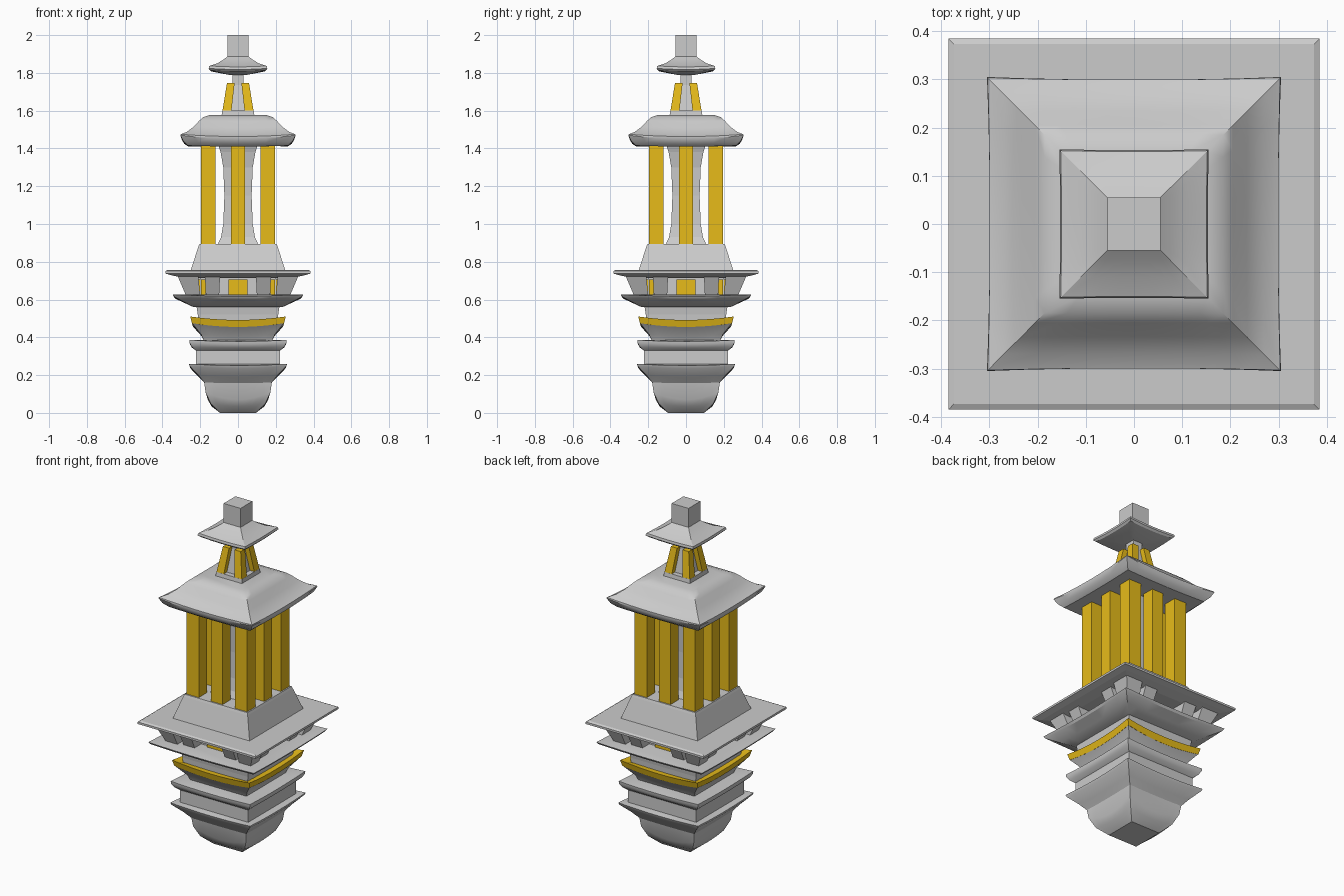
import bpy, bmesh
from math import pi
from mathutils import Matrix, Vector

if "Cube" in bpy.data.objects:
    bpy.data.objects.remove(bpy.data.objects["Cube"])

gold = bpy.data.materials.new("gold")
gold.diffuse_color = (0.8, 0.5, 0.01, 1)
gold.use_nodes = True
gold.node_tree.nodes["Principled BSDF"].inputs["Base Color"].default_value = gold.diffuse_color


def finish(name, bm, mat=None, smooth=False):
    bmesh.ops.recalc_face_normals(bm, faces=bm.faces)
    me = bpy.data.meshes.new(name)
    bm.to_mesh(me)
    bm.free()
    ob = bpy.data.objects.new(name, me)
    bpy.context.collection.objects.link(ob)
    if mat:
        me.materials.append(mat)
    if smooth:
        bpy.ops.object.select_all(action='DESELECT')
        ob.select_set(True)
        bpy.context.view_layer.objects.active = ob
        bpy.ops.object.shade_smooth_by_angle()
    return ob


def tier(name, rings, mat=None, n=8):
    """Stack square rings (z, half width, corner lift) into a closed solid."""
    bm = bmesh.new()
    if not any(r[2] for r in rings):
        n = 1
    loops = []
    for z, h, lift in rings:
        loop = []
        for side in range(4):
            rot = Matrix.Rotation(side * pi / 2, 3, 'Z')
            for i in range(n):
                t = -1 + 2 * i / n
                pinch = 0.3 * lift * (1 - t * t)
                loop.append(bm.verts.new(rot @ Vector((t * h, pinch - h, z + lift * t * t))))
        loops.append(loop)
    m = 4 * n
    for a, b in zip(loops, loops[1:]):
        for i in range(m):
            j = (i + 1) % m
            bm.faces.new((a[i], a[j], b[j], b[i]))
    bm.faces.new(loops[0][::-1])
    bm.faces.new(loops[-1])
    return finish(name, bm, mat, n > 1)


def prism(bm, low, high, z0, z1):
    """Add a six-sided block between two (x0, x1, y0, y1) rectangles."""
    vs = []
    for (x0, x1, y0, y1), z in ((low, z0), (high, z1)):
        vs.append([bm.verts.new((x, y, z)) for x, y in ((x0, y0), (x1, y0), (x1, y1), (x0, y1))])
    a, b = vs
    bm.faces.new(a[::-1])
    bm.faces.new(b)
    for i in range(4):
        j = (i + 1) % 4
        bm.faces.new((a[i], a[j], b[j], b[i]))
    return a + b


def four_sides(name, blocks, mat=None):
    """Repeat blocks made for the front face on all four faces."""
    bm = bmesh.new()
    for s in range(4):
        for blk in blocks:
            bmesh.ops.rotate(bm, verts=prism(bm, *blk), cent=(0, 0, 0),
                             matrix=Matrix.Rotation(s * pi / 2, 3, 'Z'))
    return finish(name, bm, mat)


# Lower stacked tiers
tier("base_foot", [(0, .095, 0), (.035, .145, .015), (.07, .172, .04), (.17, .18, 0)])
tier("lower_eave", [(.15, .17, 0), (.19, .21, .01), (.235, .255, .012),
                    (.25, .26, .01), (.258, .22, 0)])
tier("lower_block", [(.25, .222, 0), (.34, .222, 0)])
tier("second_eave", [(.33, .222, 0), (.345, .245, .005), (.362, .257, .01),
                     (.378, .258, .008), (.386, .2, 0)])
tier("bowl", [(.38, .18, 0), (.405, .195, .01), (.455, .243, .02), (.465, .2, 0)])
tier("gold_band", [(.455, .244, .02), (.492, .253, .018), (.488, .2, 0)], gold)
tier("upper_block", [(.47, .21, 0), (.52, .213, 0), (.58, .222, 0)])
tier("gallery_floor", [(.56, .235, 0), (.58, .28, .004), (.605, .335, .008),
                       (.618, .344, .008), (.626, .3, 0)])

# Gallery with slanted brackets and gold windows
tier("gallery_core", [(.62, .2, 0), (.73, .2, 0)])
brackets = []
for x in (-.135, .135):
    brackets.append(((x - .035, x + .035, -.26, -.19), (x - .04, x + .04, -.31, -.19), .62, .725))
brackets.append(((-.275, -.2, -.275, -.2), (-.32, -.21, -.32, -.21), .62, .725))
four_sides("gallery_brackets", brackets)
windows = [((x - w, x + w, -.215, -.19), (x - w, x + w, -.215, -.19), .62, .705)
           for x, w in ((0, .05), (-.185, .012), (.185, .012))]
four_sides("gallery_windows", windows, gold)
tier("gallery_roof", [(.715, .29, 0), (.728, .35, 0), (.738, .385, 0),
                      (.75, .385, 0), (.756, .373, 0)])
tier("plinth", [(.75, .252, 0), (.88, .21, 0), (.893, .205, 0)])

# Colonnade
tier("colonnade_core", [(.89, .108, 0), (.93, .09, 0), (1.0, .078, 0), (1.15, .072, 0),
                        (1.3, .078, 0), (1.38, .092, 0), (1.43, .108, 0)])
corner, middle = (-.197, -.118, -.197, -.118), (-.037, .037, -.197, -.125)
four_sides("columns", [(corner, corner, .885, 1.43), (middle, middle, .885, 1.43)], gold)

# Main curved roof
tier("main_roof", [(1.41, .265, .005), (1.425, .29, .015), (1.45, .305, .02),
                   (1.463, .303, .012), (1.478, .27, .01), (1.51, .235, .005),
                   (1.545, .205, .002), (1.565, .185, 0), (1.577, .15, 0)])

# Lantern
tier("lantern_base", [(1.565, .088, 0), (1.6, .083, 0)])
tier("lantern_core", [(1.59, .055, 0), (1.745, .028, 0)])
four_sides("lantern_posts", [((-.084, -.036, -.084, -.036), (-.058, -.018, -.058, -.018),
                              1.59, 1.747)], gold)
tier("lantern_neck", [(1.735, .03, 0), (1.81, .03, 0)])

# Cap roof and finial
tier("cap_roof", [(1.79, .05, 0), (1.808, .145, .006), (1.818, .155, .006),
                  (1.832, .152, .005), (1.85, .11, 0), (1.872, .075, 0), (1.892, .05, 0)])
tier("finial", [(1.88, .055, 0), (2.0, .055, 0)])
